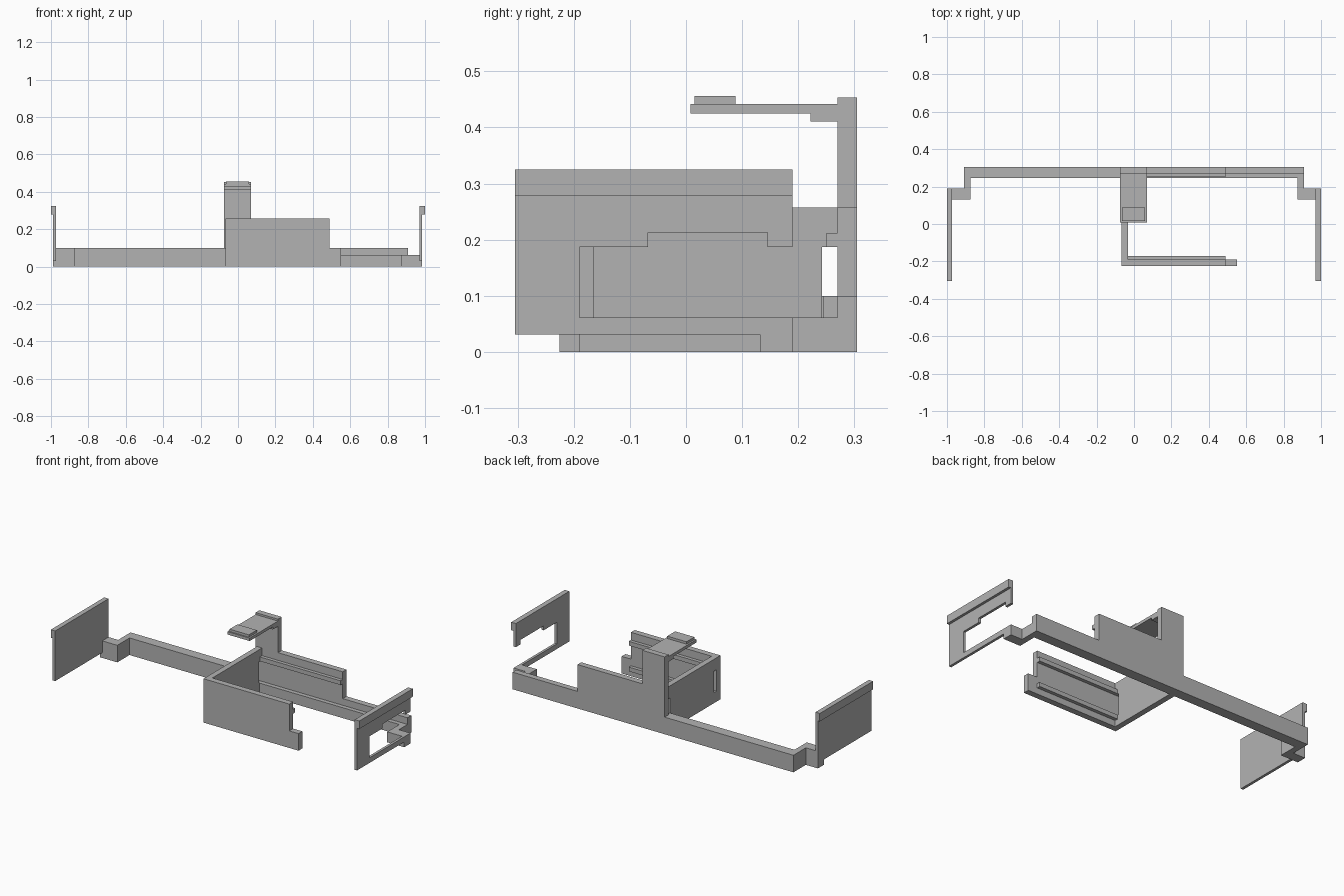
import bpy, bmesh
from mathutils import Vector

grey = bpy.data.materials.new("plain_grey")
grey.diffuse_color = (0.45, 0.45, 0.45, 1)


def prism(name, axis, outline, lo, hi):
    """Extrude a 2D outline along an axis; outline is (y,z), (x,z) or (x,y)."""
    place = {"x": lambda a, b, t: (t, a, b),
             "y": lambda a, b, t: (a, t, b),
             "z": lambda a, b, t: (a, b, t)}[axis]
    bm = bmesh.new()
    face = bm.faces.new([bm.verts.new(place(a, b, lo)) for a, b in outline])
    ext = bmesh.ops.extrude_face_region(bm, geom=[face])
    moved = [g for g in ext["geom"] if isinstance(g, bmesh.types.BMVert)]
    bmesh.ops.translate(bm, verts=moved, vec=Vector(place(0, 0, hi - lo)))
    bmesh.ops.recalc_face_normals(bm, faces=bm.faces)
    mesh = bpy.data.meshes.new(name)
    bm.to_mesh(mesh)
    bm.free()
    mesh.materials.append(grey)
    obj = bpy.data.objects.new(name, mesh)
    bpy.context.collection.objects.link(obj)
    return obj


def box(name, x0, x1, y0, y1, z0, z1):
    return prism(name, "z", [(x0, y0), (x1, y0), (x1, y1), (x0, y1)], z0, z1)


# Left half of the rear beam, with its stepped end
prism("left_beam", "z", [(-0.066, 0.305), (-0.91, 0.305), (-0.91, 0.19), (-0.988, 0.19),
                         (-0.988, 0.132), (-0.875, 0.132), (-0.875, 0.245), (-0.066, 0.245)], 0, 0.1)

# Right half of the rear beam: low shelf with stepped end, plus raised rear strip
prism("right_beam_shelf", "z", [(-0.066, 0.27), (-0.066, 0.245), (0.875, 0.245), (0.875, 0.132),
                                (0.985, 0.132), (0.985, 0.19), (0.91, 0.19), (0.91, 0.27)], 0, 0.061)

# Rear wall of the tray, stepping down into the beam strip
prism("rear_wall", "y", [(-0.066, 0), (0.91, 0), (0.91, 0.1), (0.49, 0.1),
                         (0.49, 0.257), (-0.066, 0.257)], 0.27, 0.305)

# Front wall of the tray with its low tab
prism("front_wall", "y", [(-0.066, 0), (0.55, 0), (0.55, 0.1), (0.49, 0.1),
                          (0.49, 0.257), (-0.066, 0.257)], -0.225, -0.19)

# Guide rails inside the tray
box("rear_upper_rail", -0.033, 0.49, 0.25, 0.27, 0.187, 0.212)
box("front_upper_rail", -0.033, 0.49, -0.19, -0.17, 0.187, 0.212)
box("front_lower_rail", -0.033, 0.49, -0.19, -0.17, 0.036, 0.061)

# Tray end wall, with a slot beside each long wall
prism("tray_end_wall", "x", [(-0.19, 0), (0.27, 0), (0.27, 0.061), (0.242, 0.061),
                             (0.242, 0.187), (0.27, 0.187), (0.27, 0.257), (-0.19, 0.257),
                             (-0.19, 0.187), (-0.165, 0.187), (-0.165, 0.061), (-0.19, 0.061)],
      -0.066, -0.033)

# Post with overhanging arm, and the pad on the arm
prism("post_and_arm", "x", [(0.305, 0.1), (0.305, 0.453), (0.27, 0.453), (0.27, 0.442),
                            (0.008, 0.442), (0.008, 0.425), (0.222, 0.425), (0.222, 0.411),
                            (0.27, 0.411), (0.27, 0.1)], -0.075, 0.07)
box("arm_pad", -0.065, 0.06, 0.015, 0.088, 0.442, 0.456)

# Solid left side panel and its outer lip
box("left_panel", -0.988, -0.972, -0.305, 0.19, 0.031, 0.325)
box("left_panel_lip", -1.0, -0.988, -0.305, 0.19, 0.278, 0.325)

# Right side panel with an opening towards the rear, and its outer lip
prism("right_panel", "x", [(-0.305, 0.031), (0.19, 0.031), (0.19, 0.061), (-0.19, 0.061),
                           (-0.19, 0.187), (-0.068, 0.187), (-0.068, 0.213), (0.145, 0.213),
                           (0.145, 0.187), (0.19, 0.187), (0.19, 0.325), (-0.305, 0.325)],
      0.97, 0.985)
box("right_panel_lip", 0.985, 1.0, -0.305, 0.19, 0.278, 0.325)
